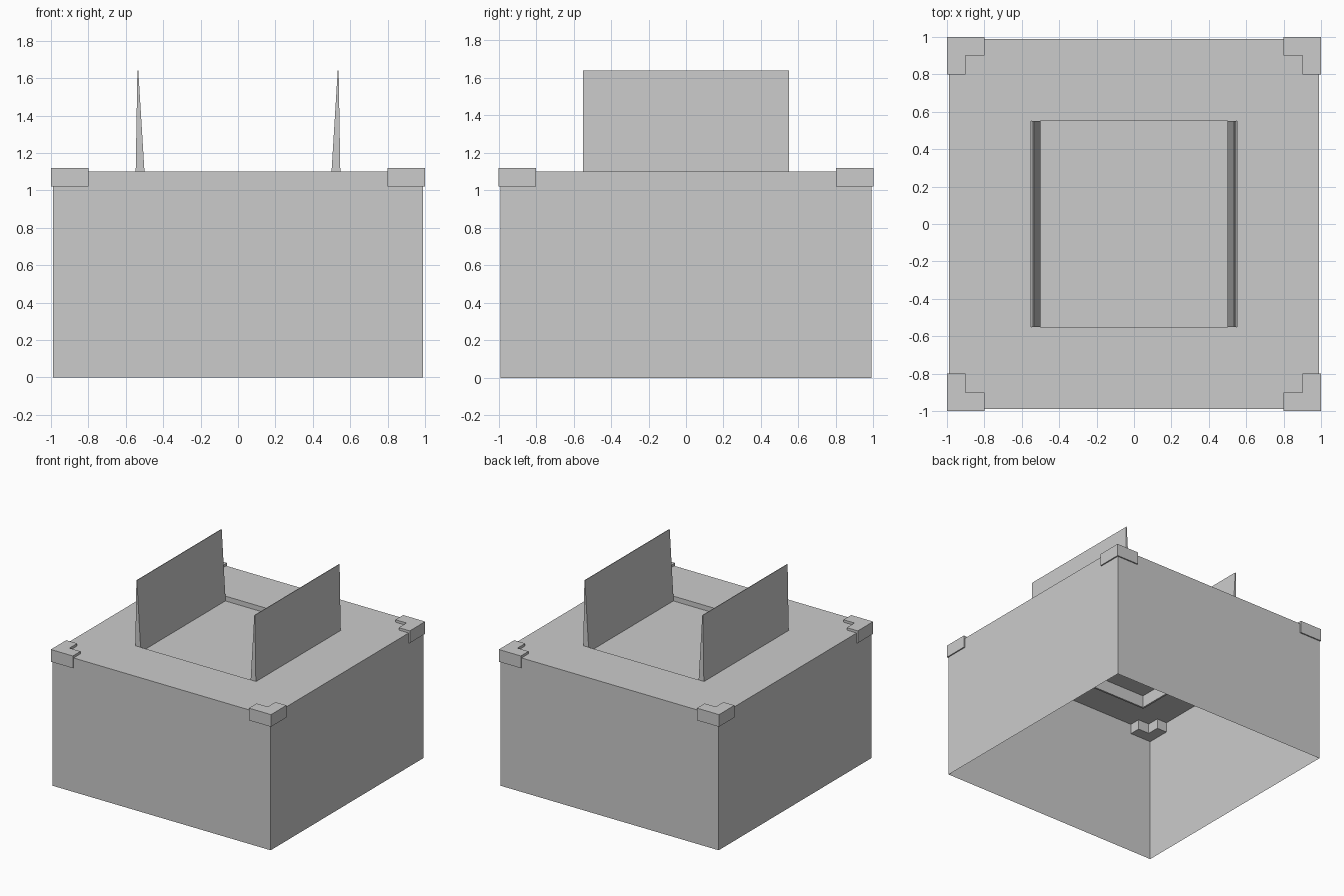
import bpy
import bmesh

if "Cube" in bpy.data.objects:
    bpy.data.objects.remove(bpy.data.objects["Cube"])

grey = bpy.data.materials.new("light_grey")
grey.diffuse_color = (0.6, 0.6, 0.6, 1)
grey.use_nodes = True
grey.node_tree.nodes["Principled BSDF"].inputs["Base Color"].default_value = grey.diffuse_color


def finish(bm, name, normals=True):
    if normals:
        bmesh.ops.recalc_face_normals(bm, faces=bm.faces)
    mesh = bpy.data.meshes.new(name)
    bm.to_mesh(mesh)
    bm.free()
    mesh.materials.append(grey)
    obj = bpy.data.objects.new(name, mesh)
    bpy.context.collection.objects.link(obj)
    return obj


def prism(name, points, direction):
    """Extrude a closed profile along a direction."""
    bm = bmesh.new()
    face = bm.faces.new([bm.verts.new(p) for p in points])
    ext = bmesh.ops.extrude_face_region(bm, geom=[face])
    verts = [v for v in ext["geom"] if isinstance(v, bmesh.types.BMVert)]
    bmesh.ops.translate(bm, verts=verts, vec=direction)
    return finish(bm, name)


def square(bm, r, z):
    return [bm.verts.new((x * r, y * r, z))
            for x, y in ((-1, -1), (1, -1), (1, 1), (-1, 1))]


def bridge(bm, a, b):
    for i in range(4):
        j = (i + 1) % 4
        bm.faces.new((a[i], a[j], b[j], b[i]))


# Thin-walled housing, open below: walls, two-band top, recess and its floor
bm = bmesh.new()
rings = [square(bm, r, z) for r, z in
         ((0.99, 0), (0.99, 1.1), (0.78, 1.1), (0.55, 1.1), (0.55, 1.06))]
for a, b in zip(rings, rings[1:]):
    bridge(bm, a, b)
bm.faces.new(rings[-1])
finish(bm, "housing", normals=False)

# Collar hanging under the recess
bm = bmesh.new()
rings = [square(bm, r, z) for r, z in
         ((0.55, 1.06), (0.55, 0.96), (0.565, 0.96), (0.565, 1.1))]
for a, b in zip(rings, rings[1:]):
    bridge(bm, a, b)
finish(bm, "collar", normals=False)

# L-shaped corner caps
outline = ((1, 1), (0.8, 1), (0.8, 0.9), (0.9, 0.9), (0.9, 0.8), (1, 0.8))
for sx in (-1, 1):
    for sy in (-1, 1):
        prism("corner_cap", [(sx * x, sy * y, 1.02) for x, y in outline],
              (0, 0, 0.1))

# Tall tapered side fins
for s in (-1, 1):
    profile = ((0.5, 1.06), (0.5, 1.1), (0.533, 1.64), (0.538, 1.64),
               (0.547, 1.1), (0.547, 1.06))
    prism("fin", [(s * x, -0.55, z) for x, z in profile], (0, 1.1, 0))
